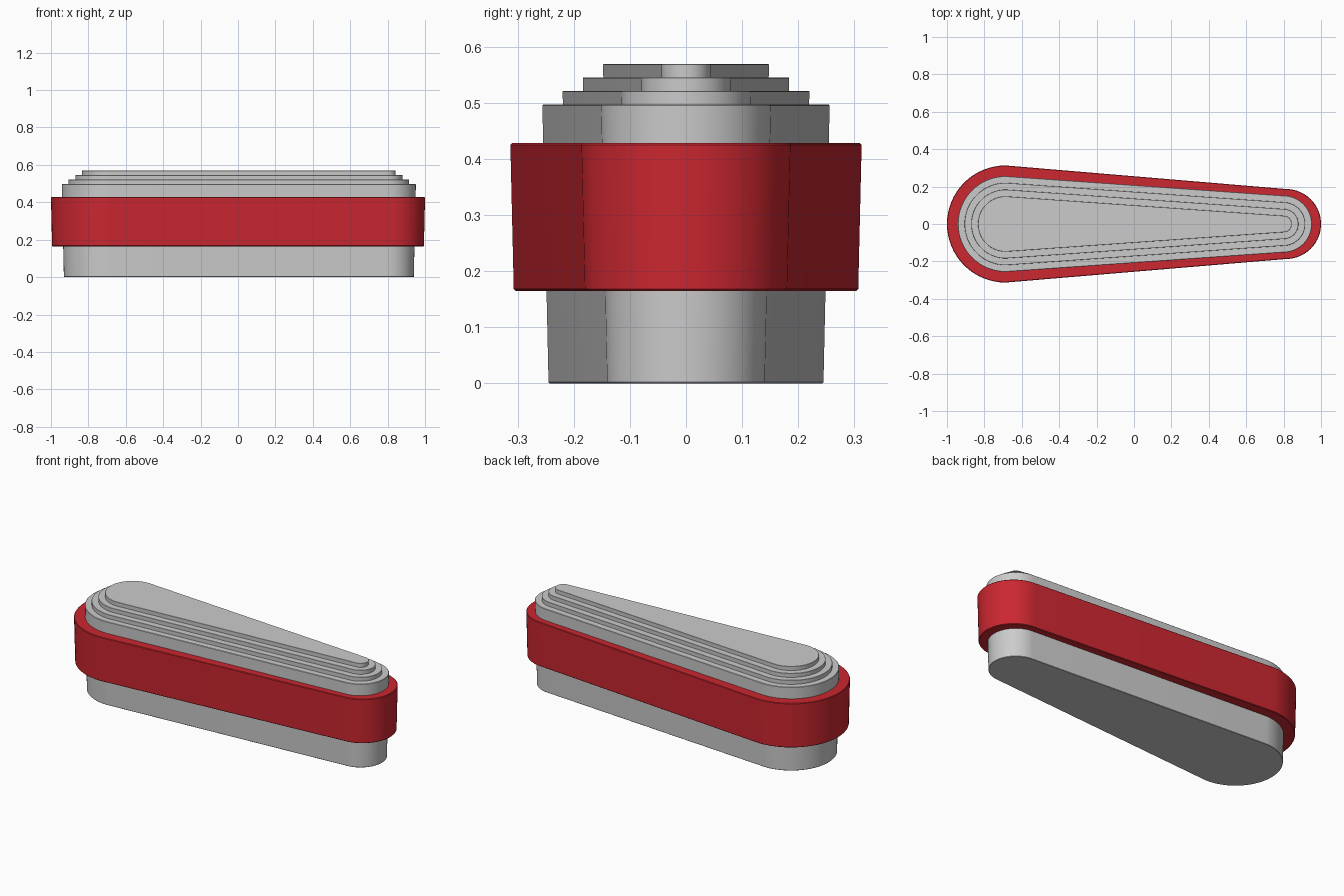
import bpy, bmesh, math

if "Cube" in bpy.data.objects:
    bpy.data.objects.remove(bpy.data.objects["Cube"])

SEG = 32


def outline(xl, rl, xr, rr):
    # two semicircles joined by straight tapering sides
    pts = []
    for i in range(SEG + 1):
        a = -math.pi / 2 + math.pi * i / SEG
        pts.append((xr + rr * math.cos(a), rr * math.sin(a)))
    for i in range(SEG + 1):
        a = math.pi / 2 + math.pi * i / SEG
        pts.append((xl + rl * math.cos(a), rl * math.sin(a)))
    return pts


def tapered_block(name, xl, rl, xr, rr, z0, z1, draft=0.0, edge=0.002, mat=None):
    # radii are given at the top; the walls narrow by draft towards the bottom
    bm = bmesh.new()
    levels = [(z0, draft + edge), (z0 + edge, draft), (z1 - edge, 0), (z1, edge)]
    rings = [[bm.verts.new((x, y, z)) for x, y in outline(xl, rl - d, xr, rr - d)]
             for z, d in levels]
    n = len(rings[0])
    for a, b in zip(rings, rings[1:]):
        for i in range(n):
            j = (i + 1) % n
            bm.faces.new((a[i], a[j], b[j], b[i]))
    bm.faces.new(rings[0][::-1])
    bm.faces.new(rings[-1])
    me = bpy.data.meshes.new(name)
    bm.to_mesh(me)
    bm.free()
    ob = bpy.data.objects.new(name, me)
    bpy.context.collection.objects.link(ob)
    if mat:
        me.materials.append(mat)
    bpy.ops.object.select_all(action='DESELECT')
    ob.select_set(True)
    bpy.context.view_layer.objects.active = ob
    bpy.ops.object.shade_smooth_by_angle(angle=math.radians(25))
    return ob


red = bpy.data.materials.new("red")
red.diffuse_color = (0.6, 0.02, 0.03, 1)
red.use_nodes = True
red.node_tree.nodes["Principled BSDF"].inputs["Base Color"].default_value = red.diffuse_color

# grey core running from the ground through the band
tapered_block("core_body", -0.686, 0.256, 0.799, 0.152, 0, 0.497, 0.011)

# wide red band
tapered_block("red_band", -0.687, 0.313, 0.813, 0.187, 0.165, 0.428, 0.006, 0.003, red)

# stepped top plates
for i in range(3):
    d = 0.036 * (i + 1)
    tapered_block(f"top_step_{i + 1}", -0.686, 0.256 - d, 0.799, 0.152 - d,
                  0.48 + 0.024 * i, 0.521 + 0.024 * i, 0.001, 0.001)
